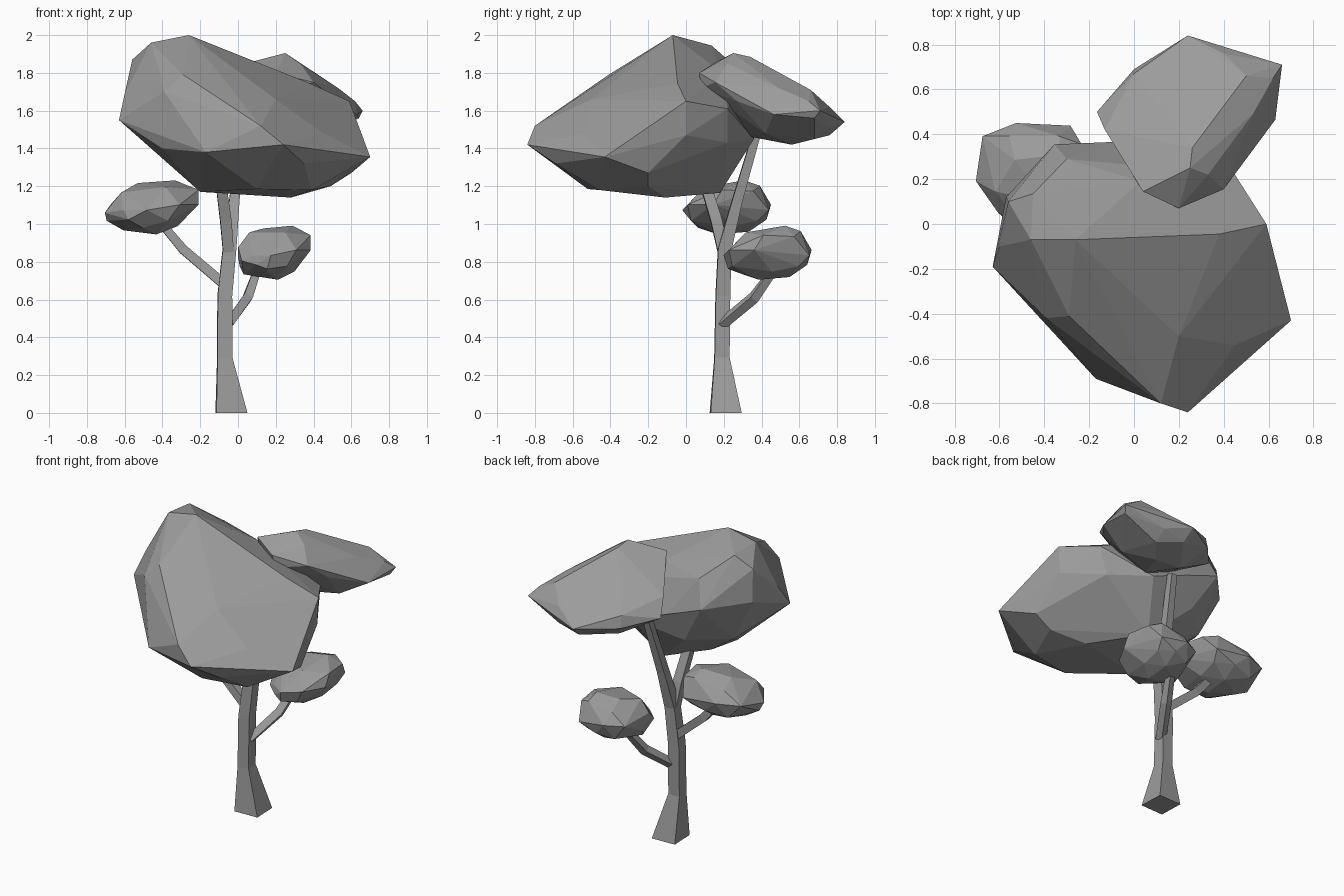
import bpy, bmesh, math
from mathutils import Vector

# Dark grey for the whole tree
GREY = bpy.data.materials.new("dark_grey")
GREY.diffuse_color = (.33, .33, .33, 1)


def finish(bm, name):
    bmesh.ops.recalc_face_normals(bm, faces=bm.faces)
    me = bpy.data.meshes.new(name)
    bm.to_mesh(me)
    bm.free()
    me.materials.append(GREY)
    ob = bpy.data.objects.new(name, me)
    bpy.context.collection.objects.link(ob)
    return ob


def foliage(name, pts, centre=(0, 0, 0), half=(1, 1, 1)):
    """Faceted leaf clump: the hull of a few control points."""
    bm = bmesh.new()
    for p in pts:
        bm.verts.new([c + h * q for c, h, q in zip(centre, half, p)])
    res = bmesh.ops.convex_hull(bm, input=bm.verts)
    loose = {v for v in res["geom_interior"] if isinstance(v, bmesh.types.BMVert)}
    loose |= {v for v in bm.verts if not v.link_faces}
    bmesh.ops.delete(bm, geom=list(loose), context='VERTS')
    bmesh.ops.dissolve_limit(bm, angle_limit=math.radians(4), verts=bm.verts, edges=bm.edges)
    return finish(bm, name)


def limb(name, path, radii, sides=4, twist=math.radians(47)):
    """Tapered square tube along a path."""
    bm = bmesh.new()
    path = [Vector(p) for p in path]
    rings = []
    for i, p in enumerate(path):
        d = (path[min(i + 1, len(path) - 1)] - path[max(i - 1, 0)]).normalized()
        if i == 0 and p.z == 0:
            d = Vector((0, 0, 1))
        u = Vector((0, 1, 0)).cross(d).normalized()
        v = d.cross(u)
        angs = [twist + k * math.tau / sides for k in range(sides)]
        rings.append([bm.verts.new(p + radii[i] * (u * math.cos(a) + v * math.sin(a))) for a in angs])
    for a, b in zip(rings, rings[1:]):
        for k in range(sides):
            j = (k + 1) % sides
            bm.faces.new((a[k], a[j], b[j], b[k]))
    bm.faces.new(rings[0])
    bm.faces.new(rings[-1])
    return finish(bm, name)


# Trunk and branches
limb("trunk", [(-.035, .21, 0), (-.07, .19, .29), (-.07, .195, .62), (-.045, .205, .87),
               (-.02, .27, 1.12), (.02, .38, 1.5)], [.116, .056, .054, .05, .038, .03])
limb("canopy_branch", [(-.05, .2, .84), (-.065, .16, 1.02), (-.095, .09, 1.25)], [.04, .042, .038])
limb("left_branch", [(-.06, .2, .67), (-.29, .22, .865), (-.42, .22, 1.02)], [.037, .035, .029])
limb("right_branch", [(-.05, .19, .47), (.05, .36, .61), (.1, .46, .75)], [.032, .034, .028])

# Large front canopy
foliage("large_canopy", [
    (-.26, -.07, 2), (-.46, -.07, 1.96), (-.45, .135, 1.945), (-.56, .1, 1.87),    # crown
    (.09, -.06, 1.83), (.38, -.045, 1.745), (.59, 0, 1.65), (.58, 0, 1.47),        # ridge
    (-.3, .29, 1.81), (.03, .19, 1.8), (-.355, .355, 1.64), (-.11, .365, 1.55),    # back
    (.15, .36, 1.45), (.45, .22, 1.61), (.4, .22, 1.43), (-.57, .12, 1.66), (-.63, -.19, 1.55),
    (-.6, -.1, 1.69), (-.39, -.42, 1.7), (-.29, -.41, 1.79), (-.4, -.41, 1.4),     # left
    (-.17, -.69, 1.38), (.12, -.8, 1.52), (.24, -.84, 1.42), (.2, -.5, 1.66),      # front
    (.45, -.54, 1.48), (.35, -.69, 1.32), (.7, -.43, 1.355), (.6, -.2, 1.27),      # right
    (.49, -.2, 1.2), (.28, -.11, 1.14), (.39, -.46, 1.18), (.1, -.52, 1.185),      # base
    (-.2, -.25, 1.17), (-.2, .02, 1.21), (.04, .18, 1.165), (-.42, .1, 1.37), (-.2, .3, 1.38)])

# Rear canopy
foliage("rear_canopy", [
    (.25, .25, 1.905), (.33, .22, 1.85), (.26, .34, 1.885), (.04, .145, 1.85),     # crown
    (.2, .07, 1.8), (.22, .08, 1.72), (.4, .155, 1.75), (.47, .27, 1.65),
    (.4, .54, 1.78), (.5, .66, 1.71), (.53, .49, 1.72), (.62, .65, 1.65),          # right
    (.66, .71, 1.6), (.64, .68, 1.56), (.63, .465, 1.58), (.4, .76, 1.62),
    (.4, .76, 1.51), (.24, .84, 1.54), (0, .69, 1.55), (0, .67, 1.63),             # back
    (-.165, .5, 1.59), (-.13, .42, 1.7), (0, .28, 1.56), (.1, .55, 1.44),          # left
    (.2, .35, 1.46), (.3, .56, 1.42), (.4, .68, 1.45), (.25, .76, 1.47), (.45, .42, 1.48)])

# Two small clumps share one shape
clump = [
    (-1, -.1, -.2), (-.88, .75, .1), (-.28, 1, .1), (.7, .95, -.1), (.9, .6, .6),
    (-.3, .3, .9), (.5, .4, 1), (1, -.1, .65), (.3, -.5, .75), (-.65, -.3, .55),
    (-.4, .75, .6), (.5, .75, .8), (-.6, -.7, -.1), (-.1, -1, -.1), (.6, -.88, .1),
    (1, -.3, .1), (.1, -.2, -1), (-.6, .1, -.85), (.1, .5, -.9), (.55, .1, -.7),
    (-.2, -.65, -.75), (.6, .7, -.5), (-.5, .75, -.6),
    (-.96, .05, -.5), (-.5, -.8, -.45), (.35, -.8, -.5), (.1, .9, -.45)]
fuller = [(-1, -.2, .2), (-.85, -.1, -.8), (-.9, -.55, -.3), (-.7, -.2, .75), (-.2, -.9, -.6)]
foliage("left_clump", clump, (-.457, .215, 1.088), (.248, .235, .143))
foliage("right_clump", clump + fuller, (.193, .432, .848), (.192, .233, .143))
